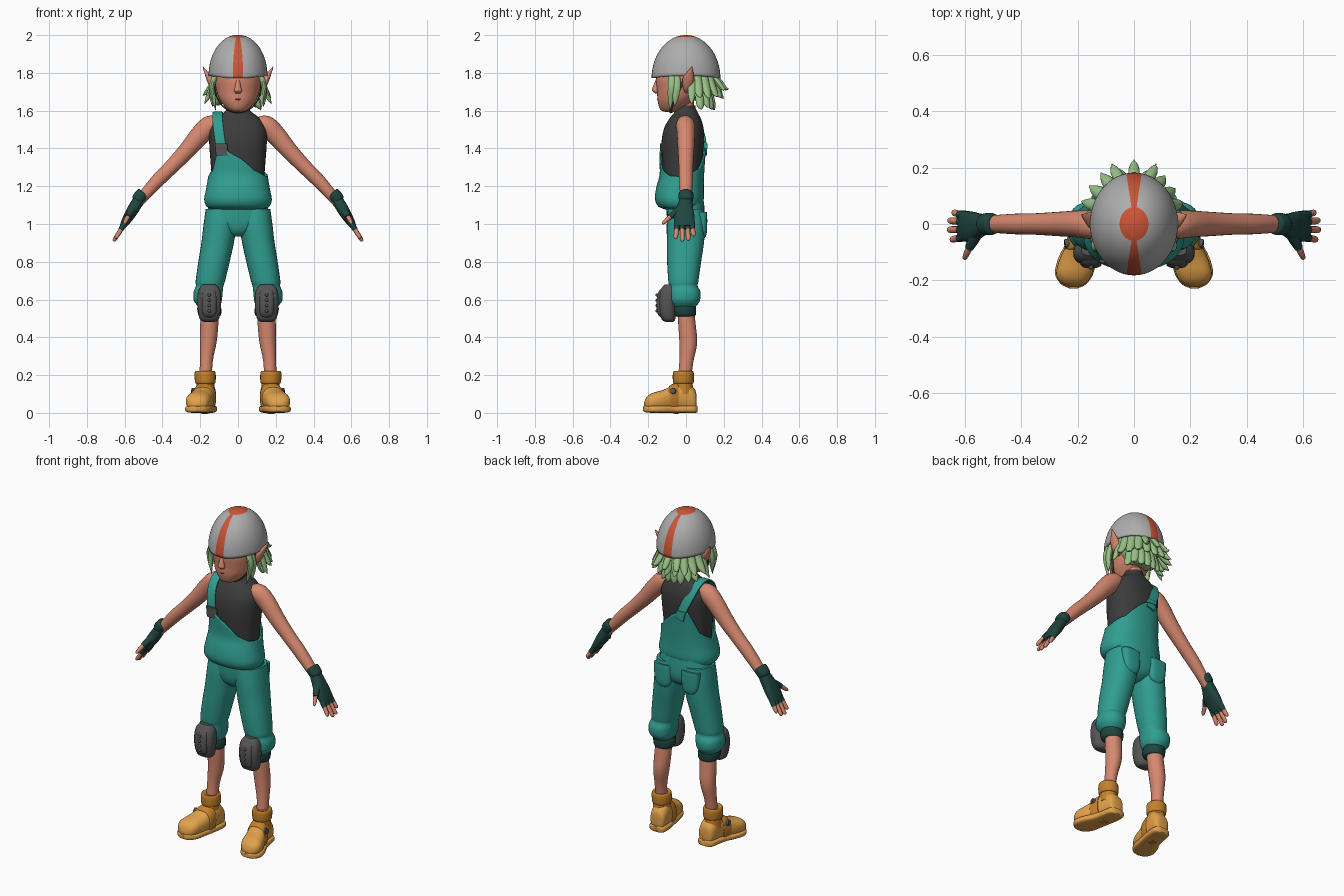
import bpy, bmesh, random
from math import sin, cos, pi, radians, copysign
from mathutils import Vector as V

random.seed(4)


def mat(name, r, g, b):
    m = bpy.data.materials.new(name)
    m.diffuse_color = (r, g, b, 1)
    return m


SKIN = mat("skin", .68, .25, .16)
TEAL = mat("teal", .03, .34, .28)
DARK = mat("dark_cloth", .045, .045, .045)
GLOVE = mat("glove_green", .014, .06, .052)
PAD = mat("pad_grey", .09, .09, .09)
HAIR = mat("hair_green", .32, .54, .24)
ORANGE = mat("orange", .60, .09, .035)
SHOE = mat("shoe_yellow", .76, .36, .07)
SHOE2 = mat("shoe_brown", .56, .22, .025)
MOUTH = mat("mouth", .2, .05, .04)


def finish(ob, m, mirror=False, angle=45):
    if m:
        ob.data.materials.append(m)
    for o in bpy.context.selected_objects:
        o.select_set(False)
    ob.select_set(True)
    bpy.context.view_layer.objects.active = ob
    bpy.ops.object.shade_smooth_by_angle(angle=radians(angle))
    if mirror:
        mod = ob.modifiers.new("mirror", 'MIRROR')
        mod.use_mirror_merge = False
        mod.mirror_object = CENTRE
    return ob


CENTRE = bpy.data.objects.new("mirror_centre", None)
bpy.context.collection.objects.link(CENTRE)
CENTRE.hide_render = True


def skin_rows(name, rows, m, mirror=False, caps=(1, 1), angle=45):
    """Surface through closed rings of points."""
    bm = bmesh.new()
    vs = [[bm.verts.new(p) for p in r] for r in rows]
    n = len(rows[0])
    for a, b in zip(vs, vs[1:]):
        for i in range(n):
            k = (i + 1) % n
            bm.faces.new((a[i], a[k], b[k], b[i]))
    if caps[0]:
        bm.faces.new(vs[0])
    if caps[1]:
        bm.faces.new(vs[-1])
    bmesh.ops.recalc_face_normals(bm, faces=bm.faces)
    me = bpy.data.meshes.new(name)
    bm.to_mesh(me)
    bm.free()
    ob = bpy.data.objects.new(name, me)
    bpy.context.collection.objects.link(ob)
    return finish(ob, m, mirror, angle)


def spline(secs, k=4):
    """Catmull-Rom through sections."""
    out = []
    for i in range(len(secs) - 1):
        q = [secs[max(0, min(len(secs) - 1, i + d))] for d in (-1, 0, 1, 2)]
        for s in range(k):
            t = s / k
            out.append([.5 * (2 * b + (c - a) * t + (2 * a - 5 * b + 4 * c - d) * t * t
                              + (3 * b - a - 3 * c + d) * t ** 3) for a, b, c, d in zip(*q)])
    return out + [list(secs[-1])]


def sweep(name, secs, m, mirror=False, ref=(0, 1, 0), axis=None, n=24, e=2, k=4):
    """Rings (x, y, z, half width across ref, half width along ref); axis fixes the ring normal."""
    d = spline(secs, k)
    rows = []
    for i, s in enumerate(d):
        t = V(axis) if axis else V(d[min(i + 1, len(d) - 1)][:3]) - V(d[max(i - 1, 0)][:3])
        t.normalize()
        u = V(ref) - t * V(ref).dot(t)
        u.normalize()
        w = t.cross(u)
        a, b = max(s[3], .0008), max(s[4], .0008)
        ring = []
        for j in range(n):
            c, q = cos(2 * pi * j / n), sin(2 * pi * j / n)
            ring.append(V(s[:3]) + w * a * copysign(abs(c) ** (2 / e), c) + u * b * copysign(abs(q) ** (2 / e), q))
        rows.append(ring)
    return skin_rows(name, rows, m, mirror)


Z = (0, 0, 1)
# Head, neck, nose, mouth, ears
sweep("head", [(0, -.08, 1.593, .02, .025), (0, -.075, 1.605, .052, .06), (0, -.055, 1.65, .092, .095),
               (0, -.035, 1.70, .113, .118), (0, -.02, 1.78, .124, .138), (0, 0, 1.86, .11, .125),
               (0, 0, 1.93, .05, .06)], SKIN, axis=Z, n=32)
sweep("neck", [(0, .0, 1.54, .05, .048), (0, -.005, 1.68, .046, .045)], SKIN, axis=Z)
sweep("nose", [(0, -.148, 1.765, .01, .012), (0, -.158, 1.725, .016, .018), (0, -.162, 1.705, .021, .017),
               (0, -.155, 1.692, .012, .008)], SKIN, axis=Z, n=16)
sweep("mouth", [(-.036, -.136, 1.664, .003, .004), (0, -.148, 1.661, .005, .006), (.036, -.136, 1.664, .003, .004)],
      MOUTH, n=10)
sweep("ears", [(.112, .0, 1.70, .012, .008), (.128, .005, 1.725, .02, .022), (.148, .012, 1.765, .018, .03),
               (.168, .022, 1.80, .01, .018), (.186, .032, 1.832, .002, .002)], SKIN, True, n=16)

# Helmet dome with stripe and crown disc
rows = []
for j in range(25):
    f = j / 24 * radians(89.5)
    rows.append([V((.156 * cos(f) * cos(a), .182 * cos(f) * sin(a),
                    1.772 + .228 * sin(f) + .018 * (1 - j / 24) * max(0, abs(cos(a)) - .3)))
                 for a in [2 * pi * i / 72 for i in range(72)]])
helmet = skin_rows("helmet", rows, None, caps=(0, 1))
helmet.data.materials.append(mat("helmet_grey", .42, .42, .42))
helmet.data.materials.append(ORANGE)
for p in helmet.data.polygons:
    x, y, z = p.center
    if abs(x) < abs(y) * .17 or x * x + y * y < .055 ** 2:
        p.material_index = 1
mod = helmet.modifiers.new("shell", 'SOLIDIFY')
mod.thickness, mod.offset = .012, -1
sweep("chin_strap", [(.126, .0, 1.79, .004, .008), (.12, -.04, 1.70, .004, .008), (.092, -.07, 1.638, .004, .008),
                     (.05, -.08, 1.602, .004, .008), (0, -.08, 1.59, .004, .008)], DARK, True, n=10)

# Hair: back mass plus tapered locks
sweep("hair_mass", [(0, .04, 1.655, .06, .05), (0, .042, 1.70, .105, .085), (0, .04, 1.78, .124, .11),
                    (0, .03, 1.85, .11, .11)], HAIR, axis=Z)


def lock(name, a, r0, z0, r1, z1, r2, z2, w, mirror=False):
    c, s = cos(a), sin(a)
    pts = [(r0 * c * .93, .02 + r0 * s, z0), (r1 * c * .95, .02 + r1 * s, z1),
           ((r1 + r2) / 2 * c, .02 + (r1 + r2) / 2 * s, (z1 + z2) / 2 - .012), (r2 * c, .02 + r2 * s, z2)]
    sweep(name, [p + (w * q, w * q * .75) for p, q in zip(pts, (.9, 1, .75, .05))], HAIR, mirror,
          ref=(c, s, .01), n=10)


for i in range(9):
    a = radians(18 + 18 * i)
    j = random.uniform(-.012, .012)
    lock("hair_lock_outer", a, .115, 1.81, .145, 1.735 + j, .19 + j, 1.675 + j, .025)
for i in range(8):
    a = radians(27 + 18 * i)
    j = random.uniform(-.015, .015)
    lock("hair_lock_inner", a, .09, 1.76, .115, 1.67 + j, .145 + j, 1.615 + j, .024)
for i in range(3):
    lock("hair_lock_flick", radians(68 + 22 * i), .13, 1.79, .165, 1.745, .21, 1.715, .02)
for y, x2, y2, z2 in ((-.075, .118, -.085, 1.6), (-.05, .135, -.06, 1.62), (.03, .178, .03, 1.635)):
    sweep("hair_side_lock", [(.115, y, 1.80, .014, .018), (.138, y, 1.73, .015, .022),
                             ((.142 + x2) / 2, (y + y2) / 2, 1.67, .012, .017), (x2, y2, z2, .001, .001)],
          HAIR, True, n=10)

# Sleeveless top and collar
sweep("shirt", [(0, -.02, 1.12, .13, .095), (0, -.02, 1.3, .143, .104), (0, -.018, 1.42, .152, .112),
                (0, -.012, 1.50, .152, .106), (0, -.005, 1.555, .122, .085), (0, 0, 1.59, .075, .062),
                (0, -.003, 1.612, .058, .054)], DARK, axis=Z, n=40, e=2.3)
sweep("collar", [(0, -.002, 1.585, .060, .056), (0, -.004, 1.628, .054, .054)], DARK, axis=Z)

# Bib with its curved top edge
bib = spline([(1.085, -.02, .13, .09), (1.095, -.03, .158, .108), (1.13, -.035, .171, .121), (1.19, -.032, .16, .118),
              (1.26, -.022, .150, .110), (1.34, -.02, .152, .113), (1.44, -.018, .159, .119)], 6)
EDGE = [(0, 1.25), (45, 1.29), (90, 1.40), (115, 1.42), (145, 1.29), (180, 1.24), (213, 1.28), (230, 1.385),
        (246, 1.40), (270, 1.355), (300, 1.285), (330, 1.255), (360, 1.25)]


def table(t, x):
    for p, q in zip(t, t[1:]):
        if x <= q[0]:
            f = max(0, (x - p[0]) / (q[0] - p[0]))
            return [a + (b - a) * f for a, b in zip(p, q)]
    return t[-1]


def bib_point(deg, v):
    z = 1.085 + (table(EDGE, deg)[1] - 1.085) * v
    _, cy, rx, ry = table(bib, z)
    c, s = cos(radians(deg)), sin(radians(deg))
    return V((rx * copysign(abs(c) ** .87, c), cy + ry * copysign(abs(s) ** .87, s), z))


b = skin_rows("bib", [[bib_point(i * 5, j / 24) for i in range(72)] for j in range(25)], TEAL, caps=(1, 0))
mod = b.modifiers.new("cloth", 'SOLIDIFY')
mod.thickness = .008
sweep("shoulder_strap", [(x, y, z, .006, .027) for x, y, z in (
    (-.085, -.124, 1.37), (-.098, -.118, 1.46), (-.108, -.085, 1.545), (-.108, -.02, 1.588), (-.10, .04, 1.57),
    (-.078, .085, 1.50), (-.045, .104, 1.42), (-.03, .106, 1.37))], TEAL, ref=(1, 0, 0), e=5, n=20)
sweep("strap_buckle", [(-.084, -.126, 1.362, .033, .012), (-.09, -.126, 1.425, .033, .012)], PAD, axis=Z, e=6)
sweep("back_buckle", [(-.036, .104, 1.40, .03, .011), (-.045, .103, 1.425, .03, .011)], TEAL, axis=Z, e=6)

# Trousers, cuffs and pockets
sweep("hips", [(0, -.01, .935, .03, .05), (0, -.002, .965, .10, .085), (0, 0, 1.02, .165, .1),
               (0, -.005, 1.12, .15, .1)], TEAL, axis=Z, n=32, e=2.3)
sweep("trouser_legs", [(.088, 0, 1.08, .083, .095), (.094, 0, 1.0, .088, .102), (.108, -.003, .9, .086, .098),
                       (.127, -.01, .8, .083, .09), (.146, -.014, .7, .078, .08), (.15, -.014, .672, .073, .076),
                       (.158, -.01, .64, .077, .086), (.16, -.01, .595, .074, .084), (.155, -.01, .562, .055, .062)],
      TEAL, True, axis=Z, n=32, e=2.2)
sweep("leg_bands", [(.154, -.01, .575, .058, .06), (.152, -.01, .55, .064, .064), (.150, -.008, .52, .06, .06),
                    (.149, -.006, .51, .05, .05)], GLOVE, True, axis=Z)
sweep("back_pockets", [(.09, .082, .92, .012, .012), (.09, .086, .94, .04, .021), (.092, .084, .98, .054, .028),
                       (.094, .084, 1.055, .058, .028), (.094, .082, 1.062, .058, .026)], TEAL, True, axis=Z, e=3)

# Knee pads
sweep("knee_pads", [(.152, -.088, .482, .03, .02), (.152, -.094, .50, .052, .038), (.152, -.10, .57, .063, .046),
                    (.152, -.095, .645, .059, .042), (.152, -.09, .68, .035, .022)], PAD, True, axis=Z, e=2.6)
sweep("knee_plates", [(.152, -.118, .505, .02, .015), (.152, -.124, .525, .036, .026), (.152, -.127, .58, .04, .03),
                      (.152, -.12, .64, .036, .026), (.152, -.112, .662, .02, .014)], PAD, True, axis=Z, e=3)
for z in (.54, .568, .596, .624):
    bpy.ops.mesh.primitive_uv_sphere_add(segments=12, ring_count=8, radius=.009, location=(.152, -.153, z))
    o = bpy.context.object
    o.name = "knee_stud"
    finish(o, PAD, True)

# Lower legs
sweep("calves", [(.148, -.005, .58, .046, .044), (.152, .005, .47, .048, .046), (.158, .012, .37, .044, .047),
                 (.168, .002, .27, .034, .037), (.172, -.012, .15, .033, .035)], SKIN, True, axis=Z)

# Shoes
DOWN = dict(ref=Z, axis=(0, -1, 0), n=28)
sweep("shoes", [(.163, .056, .06, .02, .03), (.164, .046, .068, .044, .058), (.168, .0, .088, .052, .078),
                (.178, -.06, .08, .056, .07), (.198, -.12, .066, .064, .056), (.212, -.175, .06, .064, .046),
                (.214, -.208, .05, .046, .034), (.214, -.222, .042, .015, .012)], SHOE, True, e=2.4, **DOWN)
sweep("soles", [(.163, .062, .02, .024, .016), (.164, .048, .02, .05, .02), (.168, .0, .02, .057, .02),
                (.18, -.06, .02, .059, .02), (.2, -.12, .02, .068, .02), (.212, -.175, .02, .068, .02),
                (.214, -.212, .021, .046, .018), (.214, -.228, .022, .015, .012)], SHOE, True, e=3.5, **DOWN)
sweep("shoe_straps", [(.175, -.04, .078, .056, .083), (.176, -.05, .078, .06, .084), (.184, -.082, .074, .063, .073),
                      (.186, -.09, .072, .059, .068)], SHOE2, True, e=2.4, **DOWN)
sweep("shoe_ankles", [(.172, -.015, .10, .052, .056), (.173, -.015, .17, .046, .048)], SHOE2, True, axis=Z)
sweep("shoe_collars", [(.173, -.014, .155, .045, .048), (.173, -.014, .162, .054, .055),
                       (.174, -.014, .205, .056, .056), (.174, -.014, .222, .05, .05),
                       (.174, -.014, .218, .036, .037)], SHOE2, True, axis=Z)
sweep("shoe_buttons", [(.232, -.068, .115, .017, .017), (.246, -.07, .117, .015, .015)], PAD, True, n=16)

# Arms
sweep("arms", [(.10, -.005, 1.53, .035, .04), (.145, -.003, 1.522, .053, .05), (.195, 0, 1.478, .053, .048),
               (.27, 0, 1.39, .045, .043), (.35, 0, 1.305, .039, .038), (.43, 0, 1.225, .036, .036),
               (.54, 0, 1.10, .026, .028)], SKIN, True)

# Fingerless gloves and fingers
sweep("glove_cuffs", [(.498, 0, 1.165, .03, .032), (.504, 0, 1.158, .037, .039), (.528, 0, 1.13, .036, .038),
                      (.535, 0, 1.12, .027, .03)], GLOVE, True)
sweep("glove_palms", [(.515, 0, 1.145, .028, .03), (.545, -.004, 1.095, .031, .041), (.572, -.01, 1.05, .029, .054),
                      (.598, -.008, 1.008, .022, .054), (.612, -.007, .985, .016, .05)], GLOVE, True, e=2.5)
for y, y2, x, z in ((-.047, -.055, .648, .922), (-.02, -.02, .658, .908), (.008, .012, .656, .912),
                    (.032, .04, .642, .935)):
    sweep("finger", [(.596, y, 1.01, .013, .013), (.5 * (.605 + x), (y + y2) / 2, .5 * (.995 + z), .012, .0125),
                     (x - .004, y2, z + .008, .010, .011), (x, y2, z, .003, .003)], SKIN, True, n=12)
    sweep("glove_finger", [(.596, y, 1.01, .015, .015), (.62, y * 1.04, .97, .0145, .015)], GLOVE, True, n=12)
sweep("glove_thumb", [(.552, -.025, 1.085, .02, .022), (.572, -.062, 1.055, .018, .019),
                      (.584, -.085, 1.037, .015, .015)], GLOVE, True, ref=(1, 0, 0), n=14)
sweep("thumb", [(.576, -.07, 1.049, .012, .012), (.592, -.102, 1.022, .0115, .0115), (.600, -.12, 1.005, .008, .008),
                (.602, -.125, 1.0, .002, .002)], SKIN, True, ref=(1, 0, 0), n=12)
